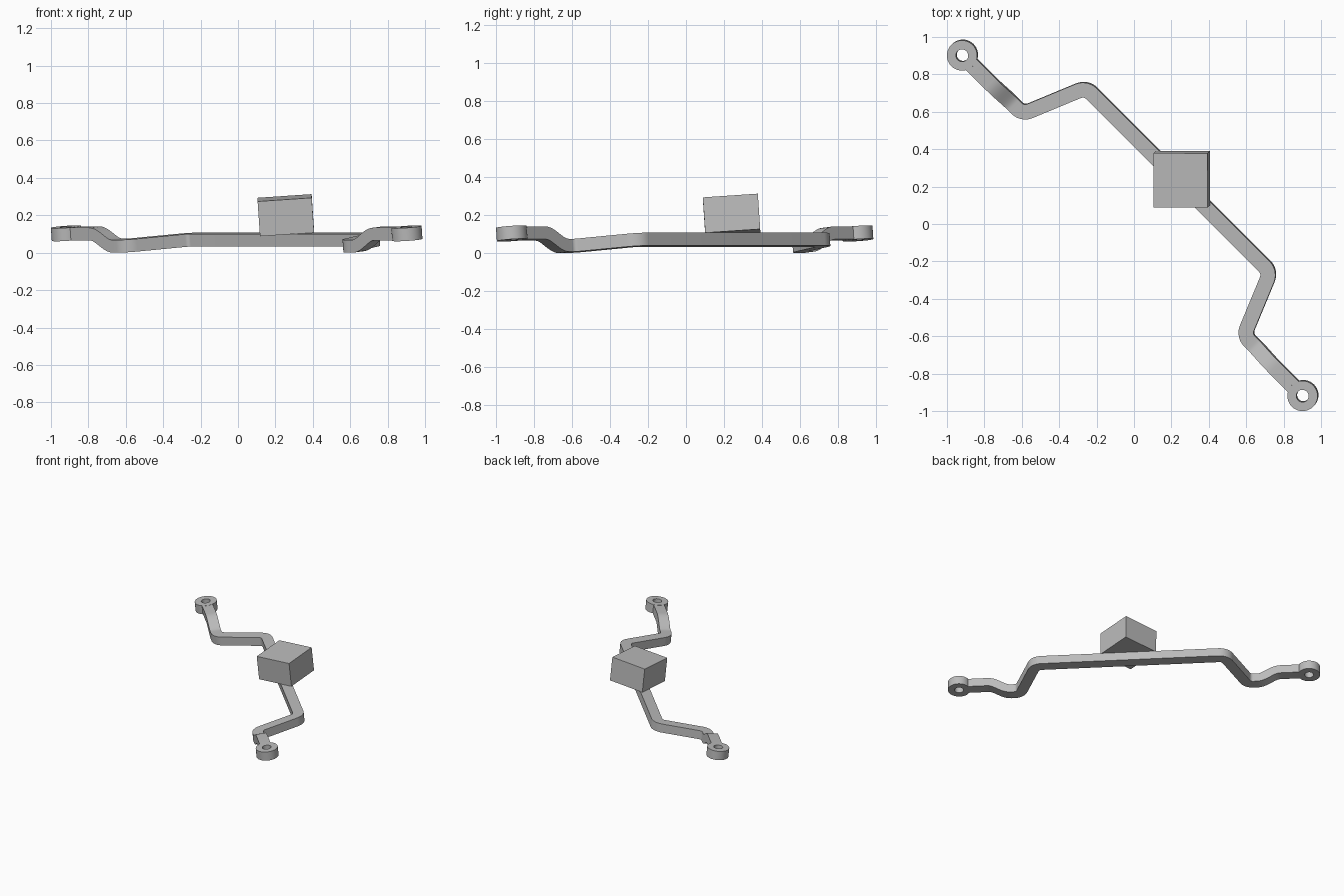
import bpy, bmesh, math
from mathutils import Matrix, Vector

if "Cube" in bpy.data.objects:
    bpy.data.objects.remove(bpy.data.objects["Cube"])

# Everything is built along local X, then leaned and turned onto the diagonal
PLACE = Matrix.Rotation(math.radians(-45), 4, 'Z') @ Matrix.Rotation(math.radians(5.5), 4, 'X')
WIDTH, THICK = 0.08, 0.068
LOW, HIGH = 0.038, 0.104      # centre heights of the bar and of its raised ends

grey = bpy.data.materials.new("grey_metal")
grey.diffuse_color = (0.5, 0.5, 0.5, 1)
grey.use_nodes = True
grey.node_tree.nodes["Principled BSDF"].inputs["Base Color"].default_value = grey.diffuse_color


def finish(name, bm):
    bmesh.ops.recalc_face_normals(bm, faces=bm.faces)
    bm.transform(PLACE)
    mesh = bpy.data.meshes.new(name)
    bm.to_mesh(mesh)
    bm.free()
    mesh.materials.append(grey)
    ob = bpy.data.objects.new(name, mesh)
    bpy.context.collection.objects.link(ob)
    bpy.ops.object.select_all(action='DESELECT')
    ob.select_set(True)
    bpy.context.view_layer.objects.active = ob
    bpy.ops.object.shade_smooth_by_angle(angle=math.radians(30))
    return ob


def fillet(a, b, c, radius, n=10):
    """Points of a round corner at b between a and c."""
    d1, d2 = (a - b).normalized(), (c - b).normalized()
    half = d1.angle(d2) / 2
    centre = b + (d1 + d2).normalized() * radius / math.sin(half)
    p1 = b + d1 * radius / math.tan(half) - centre
    p2 = b + d2 * radius / math.tan(half) - centre
    ang = p1.angle(p2)
    return [centre + (p1 * math.sin((1 - i / n) * ang) + p2 * math.sin(i / n * ang)) / math.sin(ang)
            for i in range(n + 1)]


# Bar centre line: raised end, smooth step down, two bends, then mirrored
end = Vector((-1.235, 0.0, HIGH))
bend_out = Vector((-0.837, 0.0, LOW))
bend_in = Vector((-0.697, 0.34, LOW))
half = [end]
for i in range(13):
    f = i / 12
    half.append(Vector((-1.075 + 0.17 * f, 0.0,
                        LOW + (HIGH - LOW) * (0.5 + 0.5 * math.cos(math.pi * f)))))
half += fillet(Vector((-0.9, 0, LOW)), bend_out, bend_in, 0.065)
half += fillet(bend_out, bend_in, Vector((0, 0.34, LOW)), 0.065)
path = half + [Vector((-p.x, p.y, p.z)) for p in reversed(half)]

# Sweep a rectangle along the centre line
bm = bmesh.new()
rings = []
for i, p in enumerate(path):
    before = (p - path[i - 1]).normalized() if i > 0 else Vector()
    after = (path[i + 1] - p).normalized() if i < len(path) - 1 else Vector()
    t = (before + after).normalized()
    side = t.cross(Vector((0, 0, 1))).normalized()
    up = side.cross(t)
    rings.append([bm.verts.new(p + side * a * WIDTH / 2 + up * b * THICK / 2)
                  for a, b in ((-1, -1), (1, -1), (1, 1), (-1, 1))])
for r, q in zip(rings, rings[1:]):
    for k in range(4):
        bm.faces.new((r[k], r[(k + 1) % 4], q[(k + 1) % 4], q[k]))
bm.faces.new(rings[0])
bm.faces.new(rings[-1])
finish("bar", bm)


# Ring-shaped mounting eye at each end
def eye(name, x, outer=0.081, inner=0.033, height=0.07, n=40):
    bm = bmesh.new()
    loops = []
    for r, z in ((outer, -1), (outer, 1), (inner, 1), (inner, -1)):
        loops.append([bm.verts.new((x + r * math.cos(2 * math.pi * k / n),
                                    r * math.sin(2 * math.pi * k / n),
                                    HIGH + z * height / 2)) for k in range(n)])
    for j in range(4):
        a, b = loops[j], loops[(j + 1) % 4]
        for k in range(n):
            m = (k + 1) % n
            bm.faces.new((a[k], a[m], b[m], b[k]))
    finish(name, bm)


eye("left_eye", -1.287)
eye("right_eye", 1.287)

# Block resting on the middle of the bar, turned 45 degrees to it
bm = bmesh.new()
bmesh.ops.create_cube(bm, size=1, matrix=Matrix.Translation((0.011, 0.368, 0.166))
                      @ Matrix.Rotation(math.radians(45), 4, 'Z')
                      @ Matrix.Diagonal((0.29, 0.29, 0.187, 1)))
finish("block", bm)
